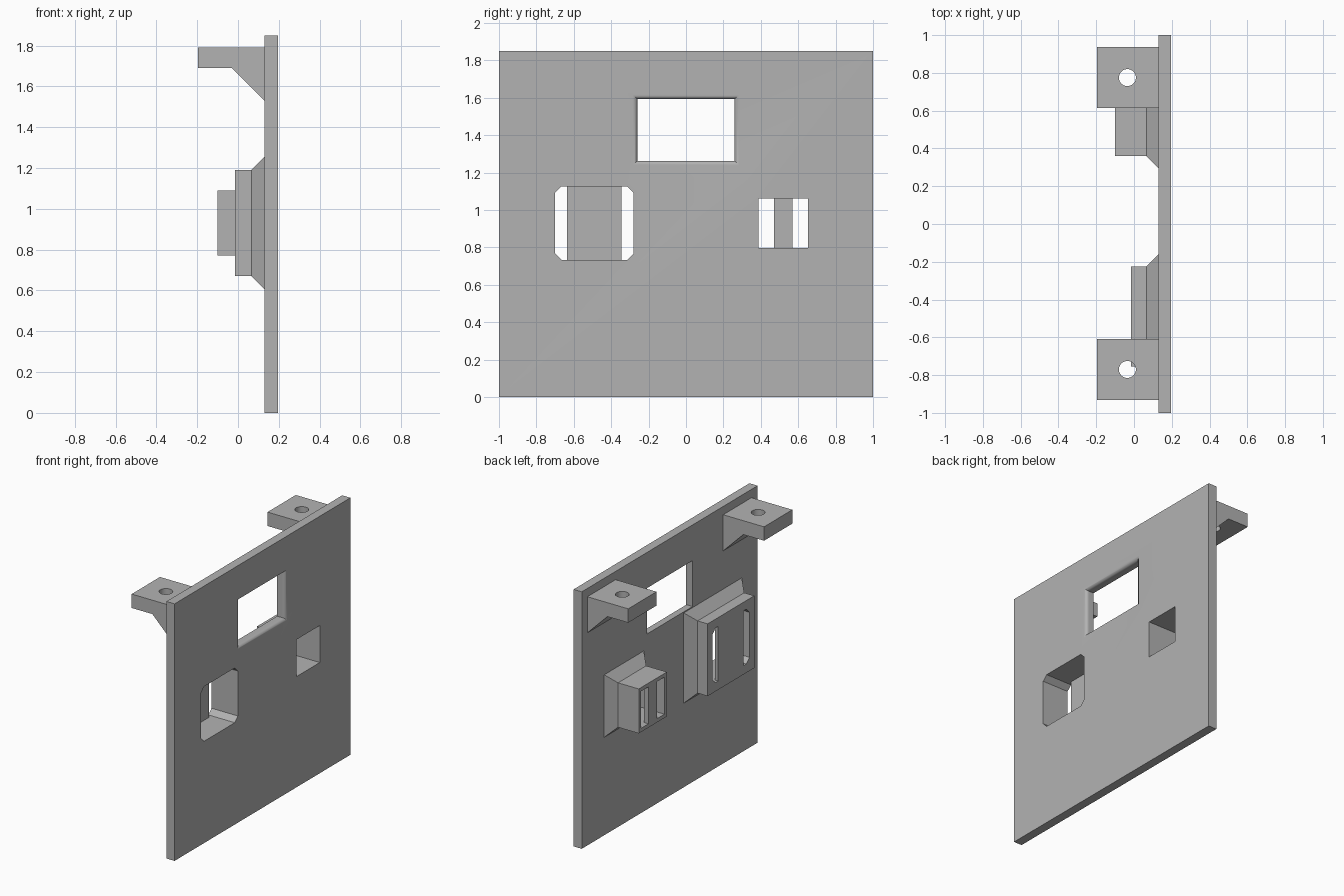
import bpy, bmesh, math
from mathutils import Matrix

scene = bpy.context.scene
if "Cube" in scene.objects:
    bpy.data.objects.remove(scene.objects["Cube"], do_unlink=True)

grey = bpy.data.materials.new("plain grey")
grey.diffuse_color = (0.45, 0.45, 0.45, 1)
grey.use_nodes = True
grey.node_tree.nodes["Principled BSDF"].inputs["Base Color"].default_value = (0.45, 0.45, 0.45, 1)


def finish(name, bm):
    bmesh.ops.recalc_face_normals(bm, faces=bm.faces)
    mesh = bpy.data.meshes.new(name)
    bm.to_mesh(mesh)
    bm.free()
    mesh.materials.append(grey)
    obj = bpy.data.objects.new(name, mesh)
    scene.collection.objects.link(obj)
    return obj


def loft(name, cy, cz, sections, chamfer=0):
    """Rectangles stacked along x; each section is (x, half width, half height)."""
    bm = bmesh.new()
    rings = []
    for x, w, h in sections:
        if chamfer:
            a, b = w - chamfer, h - chamfer
            pts = [(w, -b), (w, b), (a, h), (-a, h), (-w, b), (-w, -b), (-a, -h), (a, -h)]
        else:
            pts = [(w, -h), (w, h), (-w, h), (-w, -h)]
        rings.append([bm.verts.new((x, cy + y, cz + z)) for y, z in pts])
    n = len(rings[0])
    for r, s in zip(rings, rings[1:]):
        for i in range(n):
            bm.faces.new((r[i], r[(i + 1) % n], s[(i + 1) % n], s[i]))
    bm.faces.new(rings[0])
    bm.faces.new(rings[-1])
    return finish(name, bm)


def extrude_y(name, profile, y0, y1):
    bm = bmesh.new()
    face = bm.faces.new([bm.verts.new((x, y0, z)) for x, z in profile])
    new = bmesh.ops.extrude_face_region(bm, geom=[face])["geom"]
    bmesh.ops.translate(bm, vec=(0, y1 - y0, 0),
                        verts=[v for v in new if isinstance(v, bmesh.types.BMVert)])
    return finish(name, bm)


def cut(obj, cutter):
    cutter.hide_render = True
    mod = obj.modifiers.new("cut", 'BOOLEAN')
    mod.operation = 'DIFFERENCE'
    mod.solver = 'EXACT'
    mod.object = cutter
    bpy.context.view_layer.objects.active = obj
    bpy.ops.object.modifier_apply(modifier=mod.name)


def smooth(obj):
    bpy.ops.object.select_all(action='DESELECT')
    obj.select_set(True)
    bpy.context.view_layer.objects.active = obj
    bpy.ops.object.shade_smooth_by_angle(angle=math.radians(30))


BACK, FACE, FLARE = 0.13, 0.195, 0.065
panel = loft("panel", 0, 0.925, [(BACK, 1, 0.925), (FACE, 1, 0.925)])

# Window with a rounded outer rim
R = 0.025
rim = [(0.0, 0.26, 0.165)]
for i in range(9):
    t = math.radians(90) * i / 8
    grow = R * (1 - math.cos(t))
    rim.append((FACE - R + R * math.sin(t), 0.26 + grow, 0.165 + grow))
rim.append((0.3, 0.26 + R, 0.165 + R))
window_cutter = loft("window_cutter", 0, 1.428, rim)
cut(panel, window_cutter)
cutters = [window_cutter]


def housing(name, cy, cz, half, end, hole, chamfer, divider, thick):
    """Flared open box behind the panel with an upright divider at its end."""
    (w, h), (hw, hh) = half, hole
    box = loft(name + "_housing", cy, cz,
               [(end, w, h), (FLARE, w, h), (BACK, w + FLARE, h + FLARE)])
    cutter = loft(name + "_cutter", cy, cz, [(-0.3, hw, hh), (0.3, hw, hh)], chamfer)
    cut(box, cutter)
    cut(panel, cutter)
    cutters.append(cutter)
    loft(name + "_divider", cy, cz, [(end, divider, hh), (end + thick, divider, hh)])


housing("large", -0.49, 0.93, (0.265, 0.26), -0.015, (0.21, 0.197), 0.035, 0.145, 0.025)
housing("small", 0.52, 0.93, (0.16, 0.16), -0.1, (0.132, 0.133), 0, 0.05, 0.035)
smooth(panel)

# Mounting brackets with a gusset and a screw hole
profile = [(-0.195, 1.79), (-0.195, 1.69), (-0.03, 1.69), (BACK, 1.53), (BACK, 1.79)]
for side, cy in (("left", 0.775), ("right", -0.77)):
    bracket = extrude_y(side + "_bracket", profile, cy - 0.161, cy + 0.161)
    bm = bmesh.new()
    bmesh.ops.create_cone(bm, cap_ends=True, segments=32, radius1=0.045, radius2=0.045,
                          depth=0.8, matrix=Matrix.Translation((-0.035, cy, 1.7)))
    drill = finish(side + "_drill", bm)
    cut(bracket, drill)
    cutters.append(drill)
    smooth(bracket)

for c in cutters:
    bpy.data.objects.remove(c, do_unlink=True)
